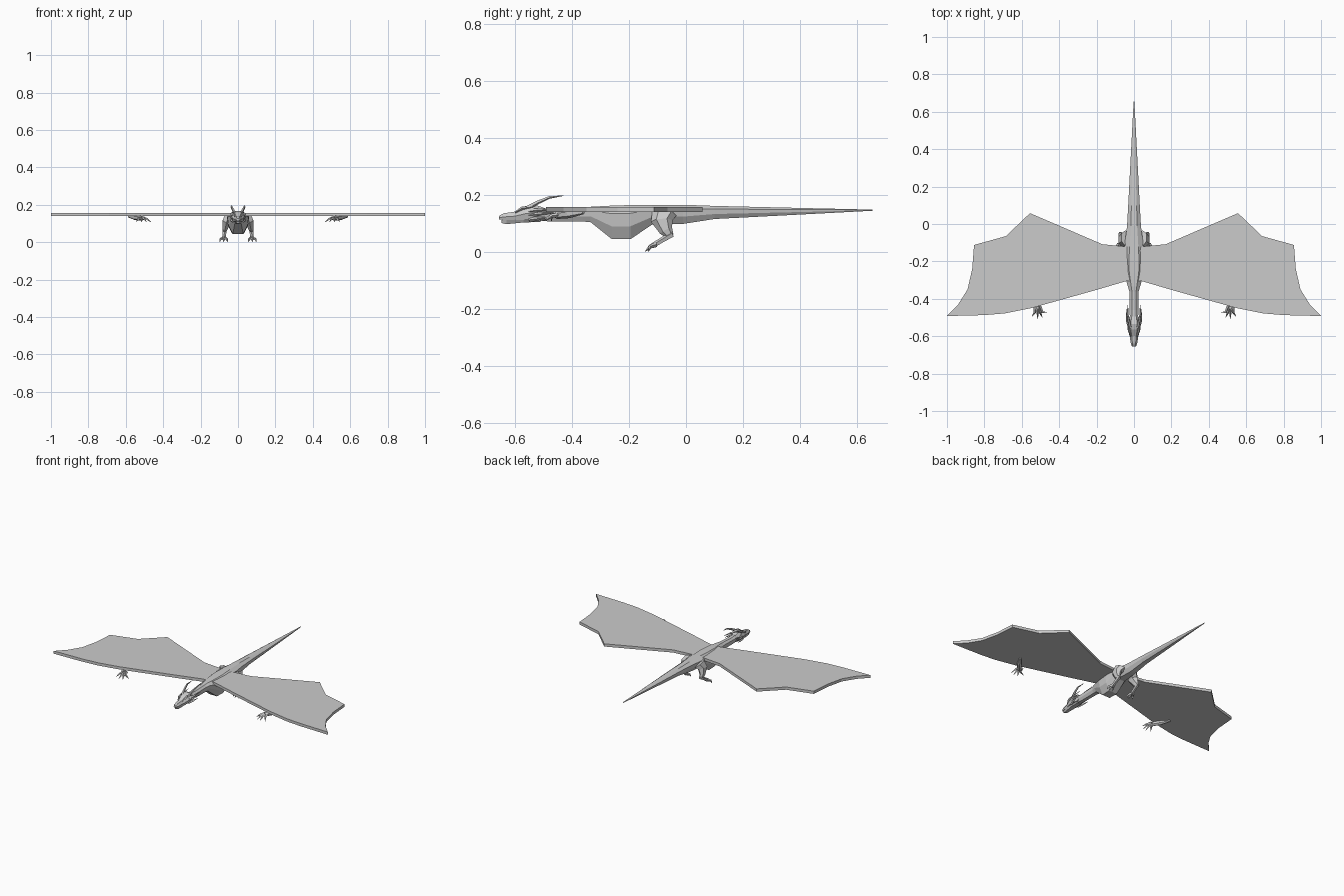
import bpy, bmesh
from mathutils import Vector


def finish(name, bm):
    bmesh.ops.recalc_face_normals(bm, faces=bm.faces[:])
    me = bpy.data.meshes.new(name)
    bm.to_mesh(me)
    bm.free()
    ob = bpy.data.objects.new(name, me)
    bpy.context.collection.objects.link(ob)
    return ob


def skin(name, rings):
    """Join rings of points with flat faces and cap both ends."""
    bm = bmesh.new()
    vs = [[bm.verts.new(p) for p in r] for r in rings]
    n = len(vs[0])
    for a, b in zip(vs, vs[1:]):
        for i in range(n):
            j = (i + 1) % n
            bm.faces.new((a[i], a[j], b[j], b[i]))
    bm.faces.new(vs[0])
    bm.faces.new(vs[-1])
    return finish(name, bm)


def loft(name, sections, shape):
    """Sections along y: (y, half width, bottom z, top z)."""
    half = list(shape)
    loop = half + [(-x, t) for x, t in reversed(half)]
    skin(name, [[(w * x, y, lo + (hi - lo) * t) for x, t in loop]
                for y, w, lo, hi in sections])


def limb(name, pts, sides=5, flat=1.0):
    """Tapered limb through (x, y, z, radius), mirrored to both sides."""
    from math import cos, sin, tau
    P = [Vector(p[:3]) for p in pts]
    for s, side in ((1, "left"), (-1, "right")):
        rings = []
        for i, p in enumerate(P):
            d = (P[min(i + 1, len(P) - 1)] - P[max(i - 1, 0)]).normalized()
            u = d.cross(Vector((1, 0, 0))).normalized()
            v = d.cross(u)
            r = pts[i][3]
            ring = []
            for k in range(sides):
                q = p + u * r * cos(tau * k / sides) + v * r * flat * sin(tau * k / sides)
                ring.append((q.x * s, q.y, q.z))
            rings.append(ring)
        skin(side + "_" + name, rings)


# Neck, deep chest and tail in one run
octagon = [(0.5, 0), (0.9, 0.38), (1, 0.76), (0.45, 1)]
loft("body", [
    (-0.555, 0.022, 0.110, 0.155), (-0.46, 0.023, 0.106, 0.150),
    (-0.36, 0.025, 0.106, 0.155), (-0.335, 0.032, 0.104, 0.158),
    (-0.26, 0.056, 0.044, 0.162), (-0.195, 0.060, 0.044, 0.164),
    (-0.12, 0.052, 0.095, 0.165), (-0.01, 0.037, 0.098, 0.165),
    (0.10, 0.031, 0.115, 0.161), (0.35, 0.018, 0.128, 0.155),
    (0.655, 0.002, 0.144, 0.148)], octagon)

# Head: skull and lower jaw
loft("skull", [
    (-0.656, 0.010, 0.114, 0.126), (-0.640, 0.017, 0.112, 0.135),
    (-0.600, 0.023, 0.112, 0.141), (-0.565, 0.034, 0.112, 0.160),
    (-0.535, 0.036, 0.112, 0.167), (-0.495, 0.024, 0.114, 0.153)],
    [(0.8, 0), (1, 0.45), (0.5, 1)])
loft("jaw", [
    (-0.648, 0.008, 0.101, 0.111), (-0.630, 0.014, 0.097, 0.111),
    (-0.570, 0.024, 0.103, 0.114), (-0.510, 0.024, 0.105, 0.118)],
    [(0.6, 0), (1, 1)])

# Horns, brows and cheek spikes
limb("horn", [(0.018, -0.555, 0.155, 0.009), (0.027, -0.52, 0.174, 0.007),
              (0.035, -0.48, 0.191, 0.005), (0.032, -0.43, 0.197, 0.001)], 5)
limb("brow", [(0.017, -0.600, 0.138, 0.003), (0.026, -0.575, 0.153, 0.006),
              (0.033, -0.535, 0.158, 0.001)], 4)
for i, (z, y) in enumerate(((0.150, -0.452), (0.136, -0.465), (0.120, -0.480))):
    limb("cheek_spike_%d" % i, [(0.025, -0.55, z - 0.008, 0.009),
                                (0.038, -0.515, z - 0.003, 0.006),
                                (0.043, y, z, 0.001)], 4)

# Wings: thin scalloped slabs
outline = [(0.0, -0.305), (0.04, -0.305), (0.2, -0.352), (0.55, -0.45),
           (0.69, -0.478), (0.80, -0.487), (1.0, -0.492), (0.94, -0.43),
           (0.89, -0.35), (0.865, -0.24), (0.855, -0.112), (0.685, -0.065),
           (0.556, 0.058), (0.17, -0.108), (0.05, -0.12), (0.0, -0.12)]
for s, side in ((1, "left"), (-1, "right")):
    skin(side + "_wing", [[(s * x, y, z) for x, y in outline] for z in (0.139, 0.157)])

# Wing hands under the leading edge
limb("wing_wrist", [(0.585, -0.36, 0.138, 0.006), (0.55, -0.41, 0.133, 0.015),
                    (0.515, -0.455, 0.128, 0.013)], 6)
for i, (x, y) in enumerate(((0.465, -0.472), (0.490, -0.500),
                            (0.515, -0.508), (0.545, -0.495))):
    limb("wing_claw_%d" % i, [(0.518 + (x - 0.51) * 0.3, -0.440, 0.130, 0.009),
                              ((x + 0.515) / 2, -0.472, 0.126, 0.007),
                              (x, y, 0.108, 0.001)], 4)

# Hind legs: thigh, shin, foot and toes
limb("thigh", [(0.045, -0.075, 0.140, 0.044), (0.062, -0.085, 0.108, 0.038),
               (0.070, -0.070, 0.075, 0.024), (0.072, -0.055, 0.054, 0.013)], 6, 0.65)
limb("shin", [(0.071, -0.048, 0.062, 0.012), (0.073, -0.085, 0.040, 0.010),
              (0.075, -0.118, 0.020, 0.010)], 5)
for i, (x, y) in enumerate(((0.056, -0.132), (0.077, -0.143), (0.098, -0.132))):
    limb("toe_%d" % i, [(0.075 + (x - 0.077) * 0.3, -0.105, 0.025, 0.009),
                        ((x + 0.076) / 2 + (x - 0.077) * 0.3, -0.126, 0.018, 0.007),
                        (x, y, 0.001, 0.001)], 4)
